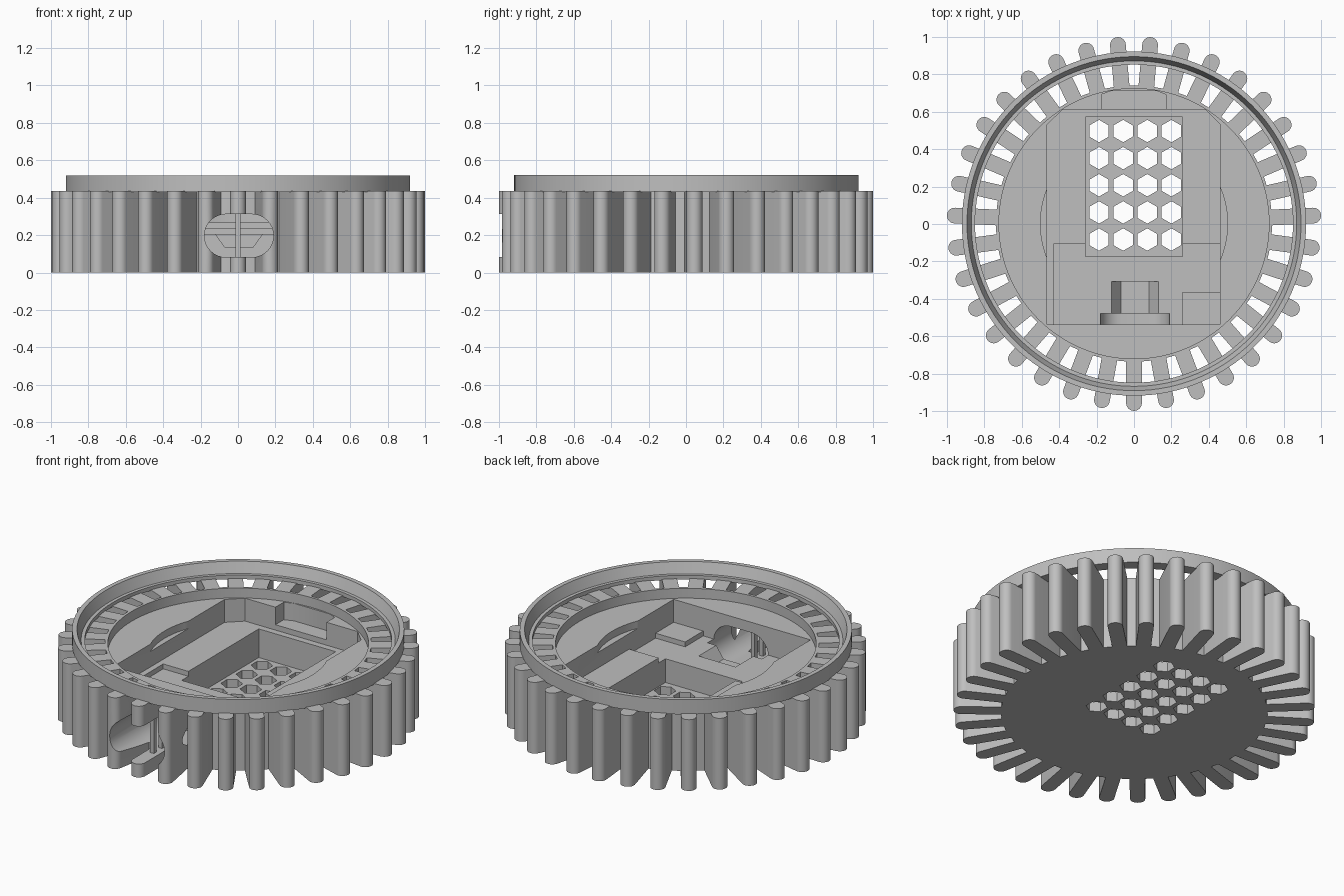
import bpy, bmesh, math
from mathutils import Matrix, Vector

old = bpy.data.objects.get("Cube")
if old:
    bpy.data.objects.remove(old, do_unlink=True)

grey = bpy.data.materials.new("plain_grey")
grey.use_nodes = True
colour = (0.52, 0.52, 0.52, 1)
grey.diffuse_color = colour
grey.node_tree.nodes["Principled BSDF"].inputs["Base Color"].default_value = colour


def arc(r, a0, a1, n, cx=0, cy=0):
    return [(cx + r * math.cos(a0 + (a1 - a0) * i / n),
             cy + r * math.sin(a0 + (a1 - a0) * i / n)) for i in range(n + 1)]


def circle(r, n, cx=0, cy=0, start=0):
    return arc(r, start, start + math.tau, n, cx, cy)[:-1]


def rect(x0, x1, y0, y1):
    return [(x0, y0), (x1, y0), (x1, y1), (x0, y1)]


def prism(name, outlines, z0, z1, matrix=None):
    """Extrude one or more closed outlines from z0 to z1."""
    bm = bmesh.new()
    for pts in outlines:
        low = [bm.verts.new((x, y, z0)) for x, y in pts]
        high = [bm.verts.new((x, y, z1)) for x, y in pts]
        bm.faces.new(low[::-1])
        bm.faces.new(high)
        for i in range(len(pts)):
            j = (i + 1) % len(pts)
            bm.faces.new((low[i], low[j], high[j], high[i]))
    if matrix:
        bm.transform(matrix)
    bmesh.ops.recalc_face_normals(bm, faces=bm.faces)
    return make(name, bm)


def make(name, bm):
    mesh = bpy.data.meshes.new(name)
    bm.to_mesh(mesh)
    bm.free()
    mesh.materials.append(grey)
    obj = bpy.data.objects.new(name, mesh)
    bpy.context.collection.objects.link(obj)
    return obj


def cut(target, *cutters):
    """Subtract each cutter, then discard it."""
    for cutter in cutters:
        cutter.hide_render = True
        mod = target.modifiers.new("cut", "BOOLEAN")
        mod.operation = "DIFFERENCE"
        mod.solver = "EXACT"
        mod.object = cutter
        bpy.context.view_layer.update()
        graph = bpy.context.evaluated_depsgraph_get()
        mesh = bpy.data.meshes.new_from_object(target.evaluated_get(graph))
        target.modifiers.clear()
        target.data = mesh
        bpy.data.objects.remove(cutter, do_unlink=True)


to_front = Matrix.Rotation(math.pi / 2, 4, "X")  # outline in xz, depth along -y


def port_cutter():
    r, z, half, mid = 0.115, 0.197, 0.07, 0.005
    outline = (arc(r, -math.pi / 2, math.pi / 2, 16, mid + half, z)
               + arc(r, math.pi / 2, math.pi * 1.5, 16, mid - half, z))
    return prism("port_cutter", [outline], 0.48, 1.1, to_front)


# Round body with a thin lip around its deck
body = prism("body", [circle(0.738, 120)], 0, 0.435)
cut(body, prism("deck_cutter", [circle(0.722, 120)], 0.375, 0.6))

# Stepped pockets
main = [(-0.465, -0.54), (0.46, -0.54), (0.46, 0.53),
        (0.38, 0.61), (-0.38, 0.61), (-0.465, 0.53)]
front = [(-0.43, -0.54), (0.26, -0.54), (0.26, -0.365),
         (0.46, -0.365), (0.46, -0.11), (-0.43, -0.11)]
notch = [(-0.175, 0.55), (0.17, 0.55), (0.17, 0.69),
         (0.12, 0.71), (-0.12, 0.71), (-0.175, 0.69)]
trough = [(-0.07, 0.135), (0.08, 0.135), (0.13, 0.205),
          (0.13, 0.3), (-0.12, 0.3), (-0.12, 0.205)]
cut(body,
    prism("bulge_cutter", [circle(0.5, 96)], 0.33, 0.6),
    prism("main_cutter", [main], 0.235, 0.6),
    prism("notch_cutter", [notch], 0.268, 0.6),
    prism("front_cutter", [front], 0.205, 0.6),
    prism("well_cutter", [rect(-0.26, 0.26, -0.175, 0.57)], 0.06, 0.6),
    prism("trough_cutter", [trough], 0.31, 0.5, to_front),
    port_cutter())

# Hexagonal vent grid through the floor of the well
hexes = [circle(0.06, 6, -0.187 + 0.129 * i, -0.085 + 0.145 * j, math.pi / 6)
         for i in range(4) for j in range(5)]
cut(body, prism("vent_cutter", hexes, -0.1, 0.2))

# Radial fins with round tips
COUNT, HALF, TIP = 35, 0.042, 0.959
profile = ([(0.73, -HALF)] + arc(HALF, -math.pi / 2, math.pi / 2, 14, TIP)
           + [(0.73, HALF)])
fin_outlines = []
for k in range(COUNT):
    turn = Matrix.Rotation(-math.pi / 2 + math.tau * k / COUNT, 2)
    fin_outlines.append([tuple(turn @ Vector(p)) for p in profile])
fins = prism("fins", fin_outlines, 0, 0.435)
cut(fins, port_cutter())

# Thin support bars standing in the port
bars = prism("port_bars", [rect(-0.013, 0.013, y - 0.013, y + 0.013)
                           for y in (-0.82, -0.74, -0.66)], 0.07, 0.325)

# Top ring, spun from its section
section = [(0.85, 0.43), (0.92, 0.43), (0.92, 0.52), (0.893, 0.52),
           (0.87, 0.455), (0.85, 0.455)]
bm = bmesh.new()
SIDES = 120
loops = [[bm.verts.new((r * math.cos(math.tau * k / SIDES),
                        r * math.sin(math.tau * k / SIDES), z))
          for r, z in section] for k in range(SIDES)]
for k in range(SIDES):
    a, b = loops[k], loops[(k + 1) % SIDES]
    for i in range(len(section)):
        j = (i + 1) % len(section)
        bm.faces.new((a[i], b[i], b[j], a[j]))
bmesh.ops.recalc_face_normals(bm, faces=bm.faces)
ring = make("top_ring", bm)

# Smooth round surfaces, keep edges sharp, centre in depth
bpy.ops.object.select_all(action="DESELECT")
for obj in (body, fins, bars, ring):
    obj.location.y = 0.002
    obj.select_set(True)
    bpy.context.view_layer.objects.active = obj
bpy.ops.object.shade_smooth_by_angle(angle=math.radians(30))
